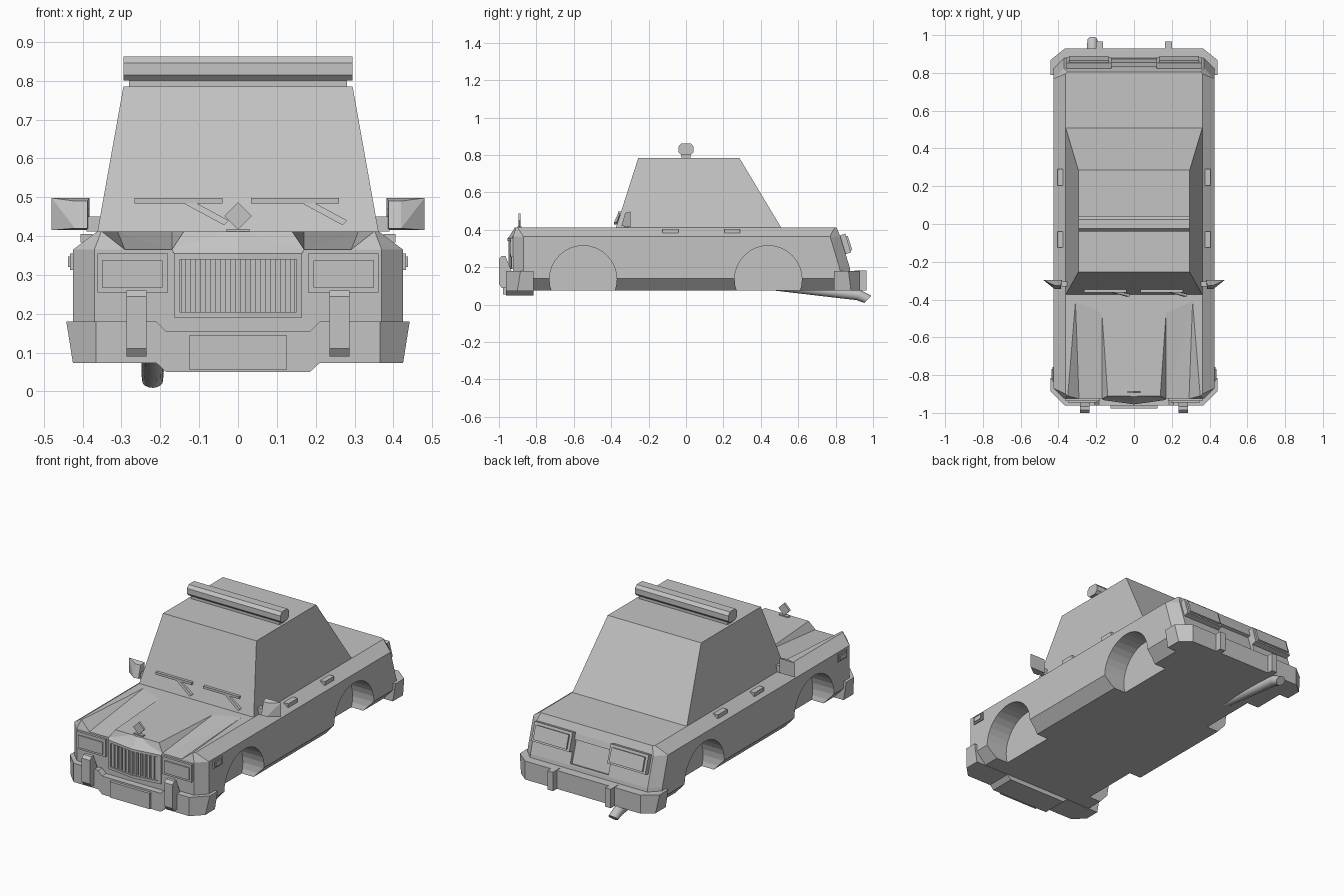
import bpy, bmesh, math
from mathutils import Vector, Matrix

cube = bpy.data.objects.get("Cube")
if cube:
    bpy.data.objects.remove(cube, do_unlink=True)

grey = bpy.data.materials.new("plain grey")
grey.use_nodes = True
colour = (0.55, 0.55, 0.55, 1)
grey.diffuse_color = colour
grey.node_tree.nodes["Principled BSDF"].inputs["Base Color"].default_value = colour


def finish(name, bm):
    bmesh.ops.recalc_face_normals(bm, faces=bm.faces[:])
    mesh = bpy.data.meshes.new(name)
    bm.to_mesh(mesh)
    bm.free()
    mesh.materials.append(grey)
    ob = bpy.data.objects.new(name, mesh)
    bpy.context.collection.objects.link(ob)
    return ob


def box(name, lo, hi, tilt=0, axis='X'):
    lo, hi = Vector(lo), Vector(hi)
    bm = bmesh.new()
    bmesh.ops.create_cube(bm, size=1, matrix=Matrix.Translation((lo + hi) / 2)
                          @ Matrix.Rotation(tilt, 4, axis) @ Matrix.Diagonal((*(hi - lo), 1)))
    return finish(name, bm)


def loft(name, rings):
    """Skin a stack of equal-length rings and cap both ends."""
    bm = bmesh.new()
    loops = [[bm.verts.new(p) for p in ring] for ring in rings]
    for a, b in zip(loops, loops[1:]):
        for i in range(len(a)):
            j = (i + 1) % len(a)
            bm.faces.new((a[i], a[j], b[j], b[i]))
    bm.faces.new(loops[0])
    bm.faces.new(loops[-1])
    return finish(name, bm)


def hull(name, points, side=1):
    bm = bmesh.new()
    for x, y, z in points:
        bm.verts.new((x * side, y, z))
    bmesh.ops.convex_hull(bm, input=bm.verts[:])
    bmesh.ops.dissolve_limit(bm, angle_limit=0.01, verts=bm.verts[:], edges=bm.edges[:])
    return finish(name, bm)


def cylinder(name, radius, length, centre, sides=32):
    """Cylinder lying along x."""
    bm = bmesh.new()
    bmesh.ops.create_cone(bm, cap_ends=True, segments=sides, radius1=radius, radius2=radius,
                          depth=length, matrix=Matrix.Translation(centre) @ Matrix.Rotation(math.pi / 2, 4, 'Y'))
    return finish(name, bm)


def activate(ob):
    bpy.ops.object.select_all(action='DESELECT')
    ob.select_set(True)
    bpy.context.view_layer.objects.active = ob


def smooth(ob):
    activate(ob)
    bpy.ops.object.shade_smooth_by_angle(angle=math.radians(40))


def cut(ob, cutter):
    mod = ob.modifiers.new("cut", 'BOOLEAN')
    mod.operation, mod.solver, mod.object = 'DIFFERENCE', 'EXACT', cutter
    activate(ob)
    bpy.ops.object.modifier_apply(modifier=mod.name)
    bpy.data.objects.remove(cutter, do_unlink=True)


def outline(w, front, back, c, z):
    """Rectangle with chamfered corners."""
    return [(w, front + c, z), (w, back - c, z), (w - c, back, z), (c - w, back, z),
            (-w, back - c, z), (-w, front + c, z), (c - w, front, z), (w - c, front, z)]


# Main body, with tucked-in sills and shoulder chamfer
body = loft("body", [outline(0.365, -0.90, 0.84, 0.04, 0.075), outline(0.425, -0.925, 0.885, 0.055, 0.14),
                     outline(0.425, -0.925, 0.875, 0.055, 0.2), outline(0.425, -0.925, 0.825, 0.055, 0.365),
                     outline(0.362, -0.91, 0.805, 0.01, 0.412)])
for s in (1, -1):
    for y in (-0.55, 0.44):
        cut(body, cylinder("arch_cutter", 0.18, 0.3, (s * 0.44, y, 0.135)))
    # Tapering gutter between bonnet and wing
    cut(body, hull("gutter_cutter", [(0.17, -0.47, 0.412), (0.31, -0.41, 0.412), (0.17, -0.96, 0.362),
                                     (0.29, -0.96, 0.362), (0.13, -0.96, 0.42), (0.365, -0.96, 0.42),
                                     (0.17, -0.47, 0.42), (0.31, -0.41, 0.42)], s))
cut(body, box("rear_recess_cutter", (-0.12, 0.835, 0.21), (0.12, 0.9, 0.34), 0.3))

# Pointed nose holding the grille
def vee(w, y, tip, z):
    return [(-w, y, z), (0, tip, z), (w, y, z), (w, -0.85, z), (-w, -0.85, z)]

nose = loft("nose", [vee(0.165, -0.932, -0.955, 0.19), vee(0.165, -0.932, -0.955, 0.355),
                     vee(0.17, -0.925, -0.945, 0.365), vee(0.132, -0.892, -0.915, 0.412)])
opening = [[(-0.15, -1.1, z), (-0.15, -0.91, z), (0, -0.93, z), (0.15, -0.91, z), (0.15, -1.1, z)]
           for z in (0.205, 0.34)]
cut(nose, loft("grille_cutter", opening))
for i in range(12):
    x = (i - 5.5) * 0.0255
    y = -0.95 + abs(x) * 0.15
    box("grille_slat", (x - 0.007, y, 0.2), (x + 0.007, y + 0.05, 0.345))

# Cabin
loft("cabin", [[(-w, f, z), (w, f, z), (w, b, z), (-w, b, z)]
               for w, f, b, z in ((0.362, -0.375, 0.51, 0.41), (0.295, -0.255, 0.285, 0.785))])

# Roof light bar
box("light_bar_base", (-0.28, -0.025, 0.78), (0.28, 0.025, 0.81))
bar_profile = [(-0.025, 0.8), (-0.04, 0.815), (-0.04, 0.845), (-0.025, 0.862),
               (0.025, 0.862), (0.04, 0.845), (0.04, 0.815), (0.025, 0.8)]
smooth(loft("light_bar", [[(x, y, z) for y, z in bar_profile] for x in (-0.295, 0.295)]))


# Bumpers: a front profile drawn through, then clipped at the corners
def bumper(name, half, y_out, y_in, corner_depth):
    pts = half + [(-x, z) for x, z in reversed(half)]
    ob = loft(name, [[(x, y, z) for x, z in pts] for y in (y_out, y_in)])
    d = 1 if y_out > 0 else -1
    bm = bmesh.new()
    bm.from_mesh(ob.data)
    for s in (1, -1):
        cutplane = bmesh.ops.bisect_plane(bm, geom=bm.verts[:] + bm.edges[:] + bm.faces[:], clear_outer=True,
                                          plane_co=(s * 0.365, y_out, 0), plane_no=(s * corner_depth, d * 0.075, 0))
        bmesh.ops.holes_fill(bm, edges=[e for e in cutplane["geom_cut"] if isinstance(e, bmesh.types.BMEdge)])
    bmesh.ops.recalc_face_normals(bm, faces=bm.faces[:])
    bm.to_mesh(ob.data)
    bm.free()

bumper("front_bumper", [(0.185, 0.05), (0.21, 0.073), (0.425, 0.073), (0.442, 0.18), (0.21, 0.18), (0.185, 0.155)],
       -0.962, -0.815, 0.075)
bumper("rear_bumper", [(0.425, 0.075), (0.442, 0.18)], 0.93, 0.79, 0.06)
box("front_plate", (-0.125, -0.978, 0.055), (0.125, -0.95, 0.145))

for s, side in ((1, "left_"), (-1, "right_")):
    def pbox(name, lo, hi, *rot):
        (x0, y0, z0), (x1, y1, z1) = lo, hi
        xs = sorted((s * x0, s * x1))
        return box(side + name, (xs[0], y0, z0), (xs[1], y1, z1), *rot)

    # Headlight with raised frame
    pbox("headlight_frame", (0.18, -0.938, 0.255), (0.362, -0.9, 0.355))
    pbox("headlight", (0.195, -0.944, 0.267), (0.35, -0.9, 0.337))
    # Overriders
    hull(side + "front_overrider", [(x, y, z) for x in (0.235, 0.287) for y, z in
         ((-0.93, 0.09), (-0.985, 0.09), (-1, 0.11), (-1, 0.245), (-0.985, 0.26), (-0.965, 0.26), (-0.93, 0.17))], s)
    pbox("rear_overrider", (0.165, 0.9, 0.075), (0.2, 0.965, 0.183))
    # Rear lamps on the sloping tail
    pbox("rear_lamp_frame", (0.12, 0.825, 0.27), (0.36, 0.868, 0.375), 0.3)
    pbox("rear_lamp", (0.135, 0.83, 0.283), (0.345, 0.878, 0.362), 0.3)
    # Side markers and door handles
    pbox("side_marker", (0.41, -0.835, 0.312), (0.432, -0.758, 0.355))
    pbox("side_marker_lens", (0.41, -0.825, 0.32), (0.438, -0.768, 0.347))
    for y in (-0.125, 0.205):
        pbox("door_handle", (0.375, y, 0.383), (0.405, y + 0.085, 0.405))
    # Wing mirror
    pbox("mirror_arm", (0.35, -0.33, 0.412), (0.39, -0.305, 0.45))
    hull(side + "mirror", [(x, y, z) for x in (0.382, 0.48) for y, z in ((-0.297, 0.415), (-0.297, 0.498))]
         + [(0.388, -0.345, 0.42), (0.42, -0.345, 0.42), (0.388, -0.325, 0.49), (0.42, -0.325, 0.49)], s)

# Wipers resting on the windscreen
for blade, pivot in ((-0.153, -0.03), (0.147, 0.275)):
    box("wiper_blade", (blade - 0.113, -0.363, 0.484), (blade + 0.113, -0.343, 0.498))
    hull("wiper_arm", [(x + dx, y, z + dx) for x, y, z in
         ((pivot - 0.1, -0.36, 0.488), (pivot - 0.1, -0.35, 0.488), (pivot, -0.385, 0.434), (pivot, -0.37, 0.434))
         for dx in (-0.006, 0.006)])

# Bonnet ornament
box("bonnet_ornament_foot", (-0.03, -0.9, 0.405), (0.03, -0.88, 0.418))
box("bonnet_ornament", (-0.025, -0.896, 0.426), (0.025, -0.884, 0.476), math.pi / 4, 'Y')

# Exhaust pipe with a turned-down tip
path = [(0.45, 0.105, 0.027), (0.8, 0.065, 0.028), (0.92, 0.052, 0.029), (0.972, 0.028, 0.027)]
slopes = [0.1, 0.1, 0.25, 0.8]
rings = []
for (y, z, r), a in zip(path, slopes):
    rings.append([(-0.22 + r * math.cos(t), y + r * math.sin(t) * math.sin(a), z + r * math.sin(t) * math.cos(a))
                  for t in (i * math.pi / 8 for i in range(16))])
smooth(loft("exhaust_pipe", rings))
